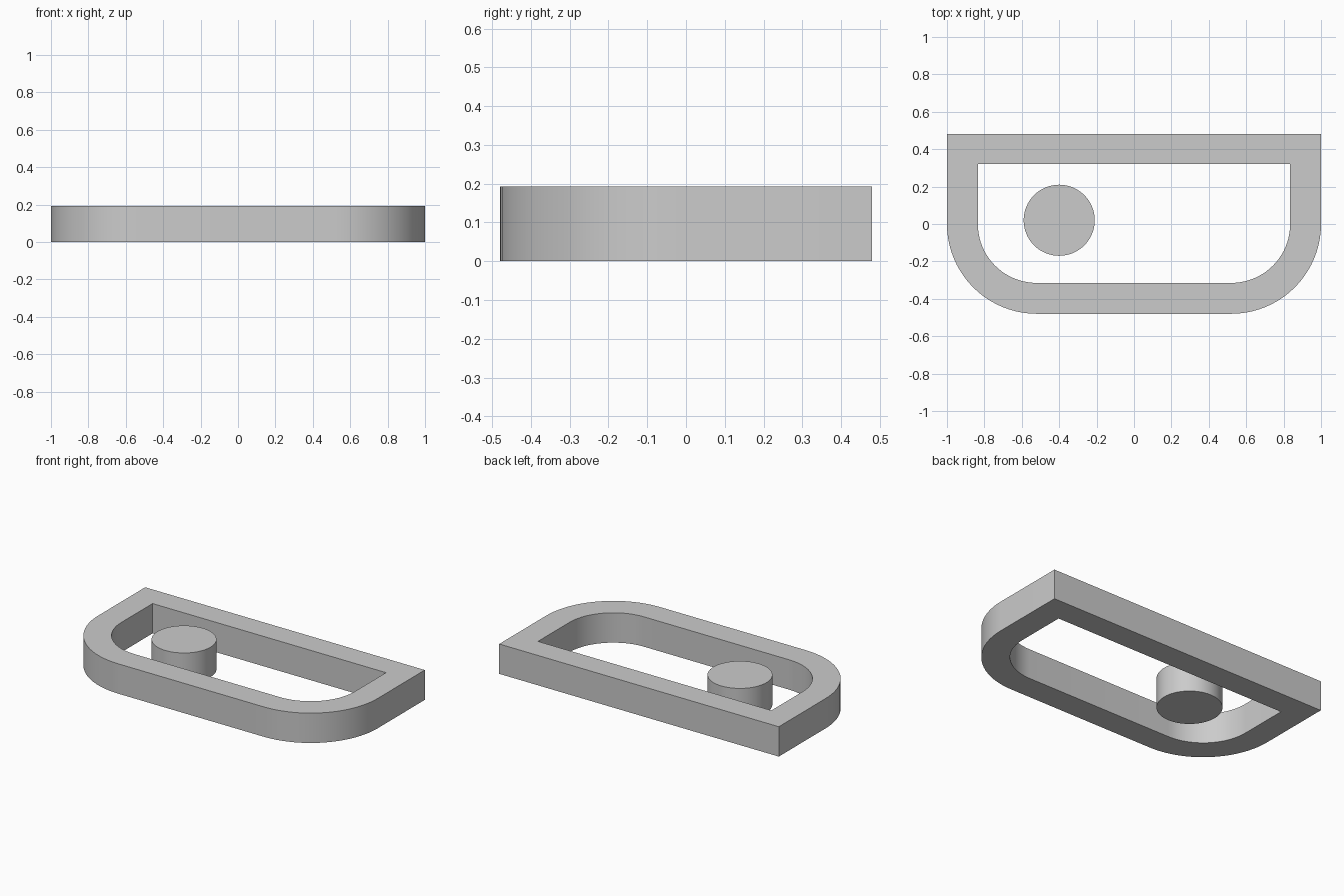
import bpy
import bmesh
from math import radians, sin, cos, pi

HEIGHT = 0.193
ARC_STEPS = 20

cube = bpy.data.objects.get("Cube")
if cube:
    bpy.data.objects.remove(cube, do_unlink=True)

grey = bpy.data.materials.new("plain grey")
grey.use_nodes = True
colour = (0.6, 0.6, 0.6, 1)
grey.diffuse_color = colour
grey.node_tree.nodes["Principled BSDF"].inputs["Base Color"].default_value = colour


def finish(obj):
    obj.data.materials.append(grey)
    bpy.ops.object.select_all(action='DESELECT')
    obj.select_set(True)
    bpy.context.view_layer.objects.active = obj
    bpy.ops.object.shade_smooth_by_angle(angle=radians(30))


def outline(radius, back):
    """Square back corners, rounded front corners around shared centres."""
    centre = 0.52
    half = [(centre + radius * cos(a), -radius * sin(a))
            for a in (i * pi / 2 / ARC_STEPS for i in range(ARC_STEPS + 1))]
    right = [(centre + radius, back)] + half
    return right + [(-x, y) for x, y in reversed(right)]


# Frame: outer and inner outlines joined into a solid band
bm = bmesh.new()
loops = [[bm.verts.new((x, y, z)) for x, y in outline(radius, back)]
         for radius, back, z in ((0.48, 0.48, 0), (0.48, 0.48, HEIGHT),
                                 (0.315, 0.32, HEIGHT), (0.315, 0.32, 0))]
count = len(loops[0])
for k in range(4):
    a, b = loops[k], loops[(k + 1) % 4]
    for i in range(count):
        j = (i + 1) % count
        bm.faces.new((a[i], a[j], b[j], b[i]))
bmesh.ops.recalc_face_normals(bm, faces=bm.faces)
mesh = bpy.data.meshes.new("frame")
bm.to_mesh(mesh)
bm.free()
frame = bpy.data.objects.new("frame", mesh)
bpy.context.collection.objects.link(frame)
finish(frame)

# Round post standing inside the frame
bpy.ops.mesh.primitive_cylinder_add(vertices=64, radius=0.19, depth=HEIGHT,
                                    location=(-0.4, 0.02, HEIGHT / 2))
post = bpy.context.object
post.name = "round_post"
finish(post)
